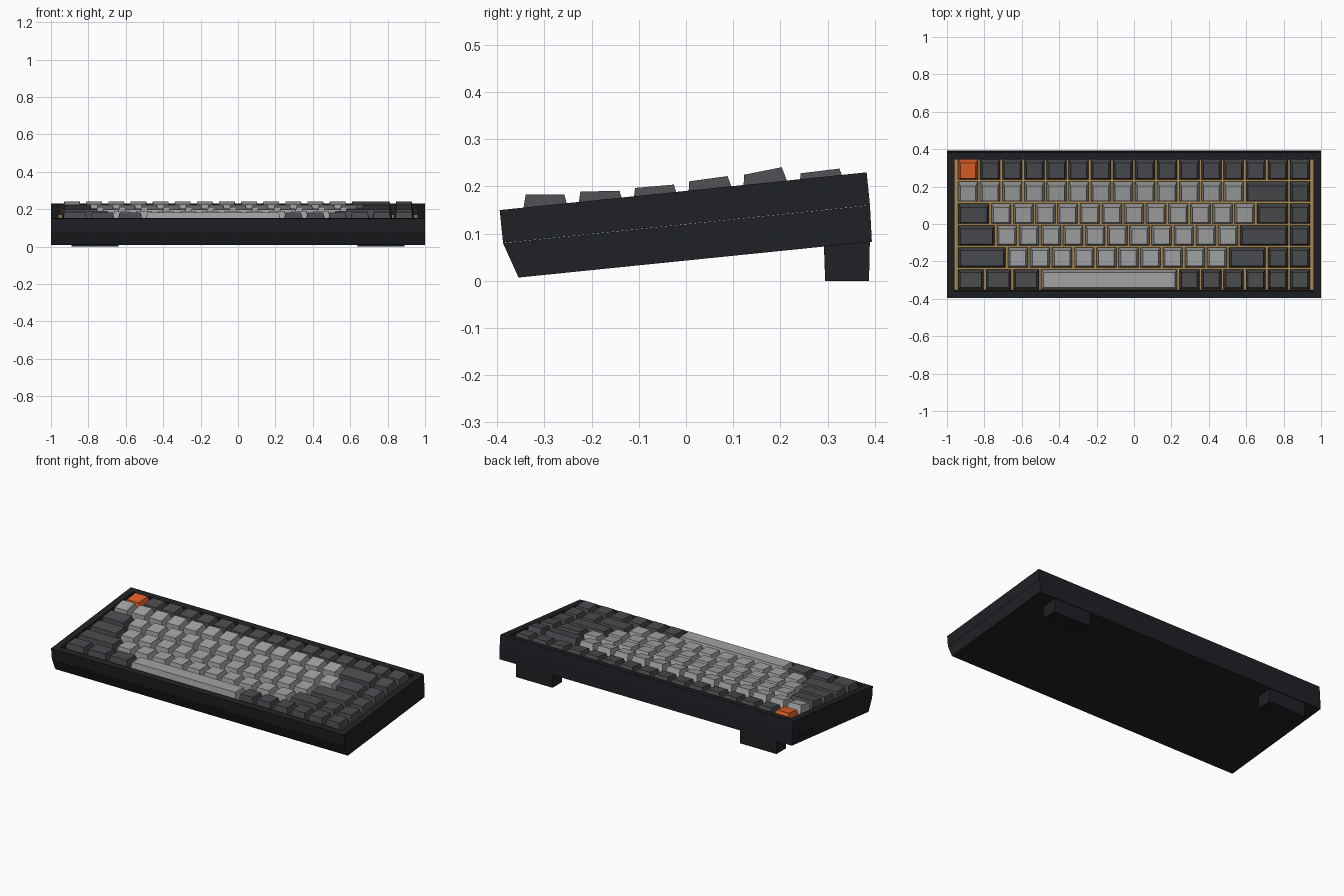
import bpy, bmesh
from math import atan2, sin, cos

if "Cube" in bpy.data.objects:
    bpy.data.objects.remove(bpy.data.objects["Cube"])

TILT = atan2(0.08, 0.778)
U = 0.1183                     # key pitch


def mat(name, r, g, b):
    m = bpy.data.materials.new(name)
    m.diffuse_color = (r, g, b, 1)
    m.use_nodes = True
    m.node_tree.nodes["Principled BSDF"].inputs["Base Color"].default_value = m.diffuse_color
    return m


BLACK = mat("case_black", 0.014, 0.015, 0.018)
DARK = mat("dark_key", 0.07, 0.072, 0.078)
LIGHT = mat("light_key", 0.36, 0.365, 0.37)
ORANGE = mat("orange_key", 0.75, 0.12, 0.02)
GOLD = mat("plate_gold", 0.45, 0.27, 0.09)


def tilted(x, v, h):
    """Point on the sloping case: v runs back along the top, h is normal to it."""
    return (x, -0.395 + v * cos(TILT) - h * sin(TILT),
            0.15 + v * sin(TILT) + h * cos(TILT))


def rings(name, loops, material, closed=False):
    """Skin consecutive loops; cap the ends, or join last to first if closed."""
    bm = bmesh.new()
    vs = [[bm.verts.new(p) for p in loop] for loop in loops]
    n = len(vs[0])
    pairs = list(zip(vs, vs[1:])) + ([(vs[-1], vs[0])] if closed else [])
    for a, b in pairs:
        for i in range(n):
            j = (i + 1) % n
            bm.faces.new((a[i], a[j], b[j], b[i]))
    if not closed:
        bm.faces.new(vs[0])
        bm.faces.new(vs[-1])
    bmesh.ops.recalc_face_normals(bm, faces=bm.faces)
    me = bpy.data.meshes.new(name)
    bm.to_mesh(me)
    bm.free()
    me.materials.append(material)
    ob = bpy.data.objects.new(name, me)
    bpy.context.collection.objects.link(ob)
    return ob


def rect(x0, x1, v0, v1, h):
    return [tilted(x, v, h) for x, v in ((x0, v0), (x1, v0), (x1, v1), (x0, v1))]


def tilted_box(name, x0, x1, v0, v1, h0, h1, material):
    return rings(name, [rect(x0, x1, v0, v1, h0), rect(x0, x1, v0, v1, h1)], material)


def prism(name, profile, x0, x1, material):
    return rings(name, [[(x, y, z) for y, z in profile] for x in (x0, x1)], material)


# case: open top frame, lower shell with a raked front, key plate
outer, inner = (-1, 1, 0, 0.782), (-0.96, 0.96, 0.037, 0.745)
rings("top_frame", [rect(*outer, 0), rect(*inner, 0),
                    rect(*inner, -0.07), rect(*outer, -0.07)], BLACK, closed=True)
shell = prism("lower_case", [(-0.388, 0.08), (-0.355, 0.007), (0.394, 0.083),
                             (0.39, 0.16)], -0.999, 0.999, BLACK)
tilted_box("key_plate", -0.96, 0.96, 0.037, 0.745, -0.07, -0.055, GOLD)

# shallow slots on the left side for the port and switches
for i, (v0, v1) in enumerate(((0.56, 0.60), (0.62, 0.66), (0.69, 0.73))):
    cutter = tilted_box(f"slot_cutter_{i}", -1.02, -0.99, v0, v1, -0.118, -0.1, BLACK)
    cutter.hide_render = True
    cutter.hide_set(True)
    cut = shell.modifiers.new(f"slot_{i}", 'BOOLEAN')
    cut.object = cutter
    cut.operation = 'DIFFERENCE'

# rear feet
for side, x0 in (("left", -0.89), ("right", 0.64)):
    prism("rear_foot_" + side, [(0.295, 0), (0.388, 0), (0.39, 0.095), (0.292, 0.085)],
          x0, x0 + 0.25, BLACK)

# rows back to front: (width, count, material) runs, then top face y0, z0, y1, z1
ROWS = [
    ([(1, 1, ORANGE), (1, 15, DARK)], (0.243, 0.228, 0.325, 0.238)),
    ([(1, 13, LIGHT), (2, 1, DARK), (1, 1, DARK)], (0.123, 0.225, 0.203, 0.241)),
    ([(1.5, 1, DARK), (1, 12, LIGHT), (1.5, 1, DARK), (1, 1, DARK)],
     (0.007, 0.211, 0.088, 0.222)),
    ([(1.75, 1, DARK), (1, 11, LIGHT), (2.25, 1, DARK), (1, 1, DARK)],
     (-0.108, 0.197, -0.026, 0.204)),
    ([(2.25, 1, DARK), (1, 10, LIGHT), (1.75, 1, DARK), (1, 2, DARK)],
     (-0.224, 0.189, -0.141, 0.191)),
    ([(1.25, 3, DARK), (6.25, 1, LIGHT), (1, 6, DARK)],
     (-0.34, 0.183, -0.258, 0.183)),
]
GAP, INSET = 0.006, 0.018
for r, (runs, (y0, z0, y1, z1)) in enumerate(ROWS):
    vc = 0.095 + (5 - r) * U
    x, k = -8 * U, 0
    for width, count, material in runs:
        for _ in range(count):
            xa, xb = x, x + width * U
            base = rect(xa + GAP, xb - GAP, vc - U / 2 + GAP, vc + U / 2 - GAP, -0.035)
            ta, tb = xa + INSET, xb - INSET
            top = [(ta, y0, z0), (tb, y0, z0), (tb, y1, z1), (ta, y1, z1)]
            rings(f"key_row{r + 1}_{k + 1}", [base, top], material)
            # switch body under the key
            xm = (xa + xb) / 2
            tilted_box(f"switch_row{r + 1}_{k + 1}", xm - 0.04, xm + 0.04,
                       vc - 0.04, vc + 0.04, -0.055, -0.035, BLACK)
            x, k = xb, k + 1
